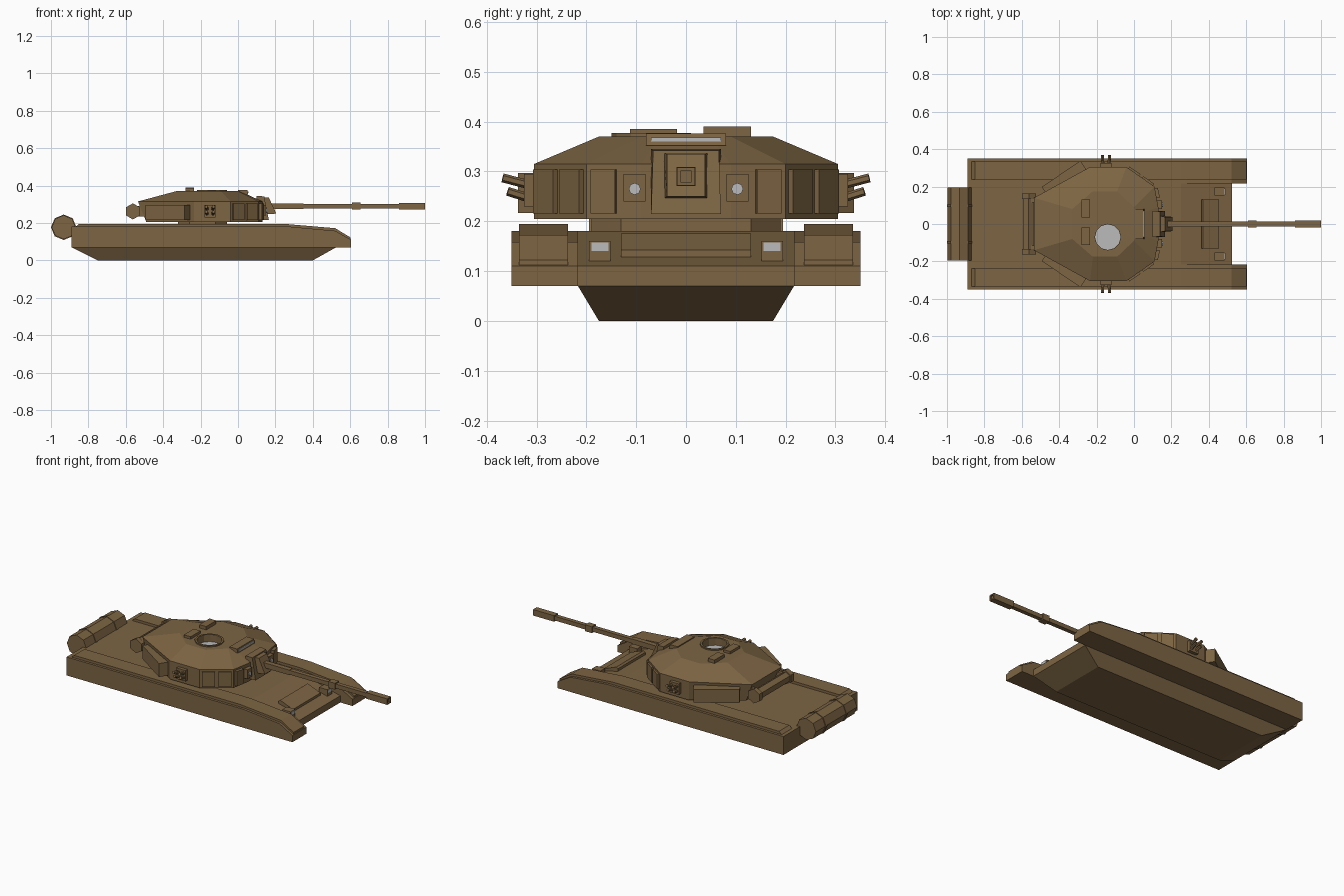
import bpy, bmesh, math
from mathutils import Vector, Matrix

if "Cube" in bpy.data.objects:
    bpy.data.objects.remove(bpy.data.objects["Cube"])


def material(name, rgb):
    m = bpy.data.materials.new(name)
    m.diffuse_color = (*rgb, 1)
    m.use_nodes = True
    m.node_tree.nodes["Principled BSDF"].inputs["Base Color"].default_value = m.diffuse_color
    return m


TAN = material("desert_tan", (0.205, 0.13, 0.057))
GLASS = material("pale_grey", (0.5, 0.5, 0.5))


def finish(name, bm, mat=TAN):
    bmesh.ops.recalc_face_normals(bm, faces=bm.faces)
    me = bpy.data.meshes.new(name)
    bm.to_mesh(me)
    bm.free()
    me.materials.append(mat)
    ob = bpy.data.objects.new(name, me)
    bpy.context.collection.objects.link(ob)
    return ob


def loft(name, rings, mat=TAN):
    """Closed solid through rings that have equal point counts."""
    bm = bmesh.new()
    vs = [[bm.verts.new(p) for p in r] for r in rings]
    n = len(vs[0])
    for a, b in zip(vs, vs[1:]):
        for i in range(n):
            j = (i + 1) % n
            bm.faces.new((a[i], a[j], b[j], b[i]))
    bm.faces.new(vs[0])
    bm.faces.new(vs[-1])
    return finish(name, bm, mat)


def prism(name, profile, y0, y1, mat=TAN):
    return loft(name, [[(x, y, z) for x, z in profile] for y in (y0, y1)], mat)


def box(name, x, y, z, mat=TAN):
    return prism(name, [(x[0], z[0]), (x[1], z[0]), (x[1], z[1]), (x[0], z[1])], y[0], y[1], mat)


def turned_box(name, centre, size, angle, mat=TAN):
    bm = bmesh.new()
    m = Matrix.Translation(centre) @ Matrix.Rotation(angle, 4, 'Z') @ Matrix.Diagonal((*size, 1))
    bmesh.ops.create_cube(bm, size=1, matrix=m)
    return finish(name, bm, mat)


def rod(name, p, q, r, sides=8, mat=TAN):
    p, q = Vector(p), Vector(q)
    m = Matrix.Translation((p + q) / 2) @ (q - p).to_track_quat('Z', 'Y').to_matrix().to_4x4()
    bm = bmesh.new()
    bmesh.ops.create_cone(bm, cap_ends=True, segments=sides, radius1=r, radius2=r,
                          depth=(q - p).length, matrix=m)
    return finish(name, bm, mat)


def outline(half, z):
    """Mirror a half outline (y > 0) into a full ring."""
    return [(x, y, z) for x, y in half] + [(x, -y, z) for x, y in reversed(half)]


# Hull
loft("lower_hull", [
    [(-.75, -.175, 0), (.40, -.175, 0), (.40, .175, 0), (-.75, .175, 0)],
    [(-.89, -.217, .07), (.525, -.217, .07), (.525, .217, .07), (-.89, .217, .07)]])
prism("upper_hull", [(-.89, .07), (-.89, .18), (.25, .18), (.525, .11), (.525, .07)], -.217, .217)
prism("splash_plate", [(.36, .14), (.36, .167), (.37, .175), (.455, .142), (.455, .12)], -.13, .13)

for s, side in ((1, "left"), (-1, "right")):
    # Fenders with raised tops
    prism(side + "_fender", [(-.89, .07), (-.89, .18), (.28, .18), (.52, .158), (.605, .11),
                             (.605, .07)], s * .217, s * .35)
    prism(side + "_fender_top", [(-.88, .17), (-.85, .195), (.25, .195), (.52, .172),
                                 (.602, .122), (.602, .10)], s * .237, s * .335)
    # Hull lamps
    box(side + "_hull_lamp", (.43, .485), (s * .152, s * .195), (.11, .16))
    box(side + "_hull_lamp_glass", (.484, .488), (s * .156, s * .19), (.14, .157), GLASS)
    # Turret lamps
    box(side + "_turret_lamp", (.10, .15), (s * .081, s * .125), (.24, .295))
    rod(side + "_turret_lamp_glass", (.148, s * .103, .265), (.155, s * .103, .265), .012, 8, GLASS)
    # Rear stowage bins
    turned_box(side + "_turret_bin", (-.375, s * .245, .257), (.25, .055, .08), s * math.radians(34))
    # Armour panels on the cheeks
    cheek = math.atan2(-.105, .15)
    for i, t in enumerate((.26, .75)):
        turned_box(f"{side}_cheek_panel_{i}", (-.04 + .15 * t, s * (.305 - .105 * t), .26),
                   (.07, .022, .088), s * cheek)
    turned_box(side + "_front_panel", (.122, s * .165, .26), (.022, .05, .088), s * .22)
    # Smoke launchers
    box(side + "_launcher_base", (-.18, -.12), (s * .30, s * .325), (.23, .295))
    for i, dx in enumerate((-.015, .015)):
        for j, z in enumerate((.245, .272)):
            rod(f"{side}_launcher_tube_{i}{j}", (-.15 + dx, s * .31, z),
                (-.15 + dx * 1.3, s * (.358 + .01 * j), z + .015), .009, 6)

# Turret ring and turret
loft("turret_ring", [outline([(-.32, .13), (-.26, .19), (-.12, .19), (-.06, .13)], z)
                     for z in (.17, .21)])
turret = loft("turret", [
    outline([(-.49, .13), (-.235, .305), (-.04, .305), (.11, .2), (.13, .09)], .205),
    outline([(-.535, .14), (-.235, .305), (-.04, .305), (.11, .2), (.13, .09)], .315),
    outline([(-.33, .08), (-.22, .175), (-.09, .175), (0, .09), (.01, .05)], .37)])

# Open hatch cut into the roof
HX, HY = -.14, -.07
cutter = rod("hatch_cutter", (HX, HY, .33), (HX, HY, .42), .069, 12)
cutter.hide_render = True
mod = turret.modifiers.new("hatch", 'BOOLEAN')
mod.operation, mod.object, mod.solver = 'DIFFERENCE', cutter, 'EXACT'
bpy.context.view_layer.objects.active = turret
bpy.ops.object.modifier_apply(modifier="hatch")
bpy.data.objects.remove(cutter)
rod("hatch_floor", (HX, HY, .328), (HX, HY, .334), .0685, 12, GLASS)

# Hatch rim
bm = bmesh.new()
loops = [[bm.verts.new((HX + r * math.cos(a * math.pi / 6), HY + r * math.sin(a * math.pi / 6), z))
          for a in range(12)] for r, z in ((.069, .365), (.08, .365), (.08, .377), (.069, .377))]
for k in range(4):
    a, b = loops[k], loops[(k + 1) % 4]
    for i in range(12):
        bm.faces.new((a[i], a[(i + 1) % 12], b[(i + 1) % 12], b[i]))
finish("hatch_rim", bm)

# Roof blocks and front sight bar
box("left_roof_block", (-.28, -.235), (.035, .13), (.36, .39))
box("right_roof_block", (-.28, -.235), (-.112, -.018), (.36, .385))
prism("sight_bar", [(0, .352), (.055, .352), (.05, .376), (0, .376)], -.08, .08)
box("sight_glass", (.05, .056), (-.07, .07), (.36, .368), GLASS)

# Rear turret roll with end caps
rod("turret_roll", (-.565, -.15, .262), (-.565, .15, .262), .032, 6)
for s in (1, -1):
    rod("roll_end_cap", (-.562, s * .135, .262), (-.562, s * .163, .262), .043, 6)
    box("roll_bracket", (-.55, -.47), (s * .115, s * .135), (.235, .29))

# Rear fuel drum with bands
rod("fuel_drum", (-.932, -.195, .177), (-.932, .195, .177), .064, 8)
for s in (1, -1):
    rod("drum_band", (-.932, s * .09, .177), (-.932, s * .105, .177), .068, 8)

# Mantlet and gun
loft("mantlet", [
    [(.10, -.07, .215), (.10, .07, .215), (.10, .07, .345), (.10, -.07, .345)],
    [(.165, -.07, .215), (.165, .07, .215), (.14, .066, .342), (.14, -.066, .342)]])
loft("mantlet_collar", [
    [(.13, -.045, .245), (.13, .045, .245), (.13, .045, .337), (.13, -.045, .337)],
    [(.205, -.038, .25), (.205, .038, .25), (.165, .038, .335), (.165, -.038, .335)]])
for name, x0, x1, r in (("barrel", .15, .99, .0125), ("gun_root", .15, .35, .015),
                        ("bore_evacuator", .61, .655, .019)):
    box(name, (x0, x1), (-r, r), (.29 - r, .29 + r))


# Hollow muzzle sleeve
def square(x, r):
    return [(x, -r, .29 - r), (x, r, .29 - r), (x, r, .29 + r), (x, -r, .29 + r)]


loft("muzzle", [square(.86, .016), square(.86, .018), square(1.0, .018), square(1.0, .011),
                square(.992, .011)])
